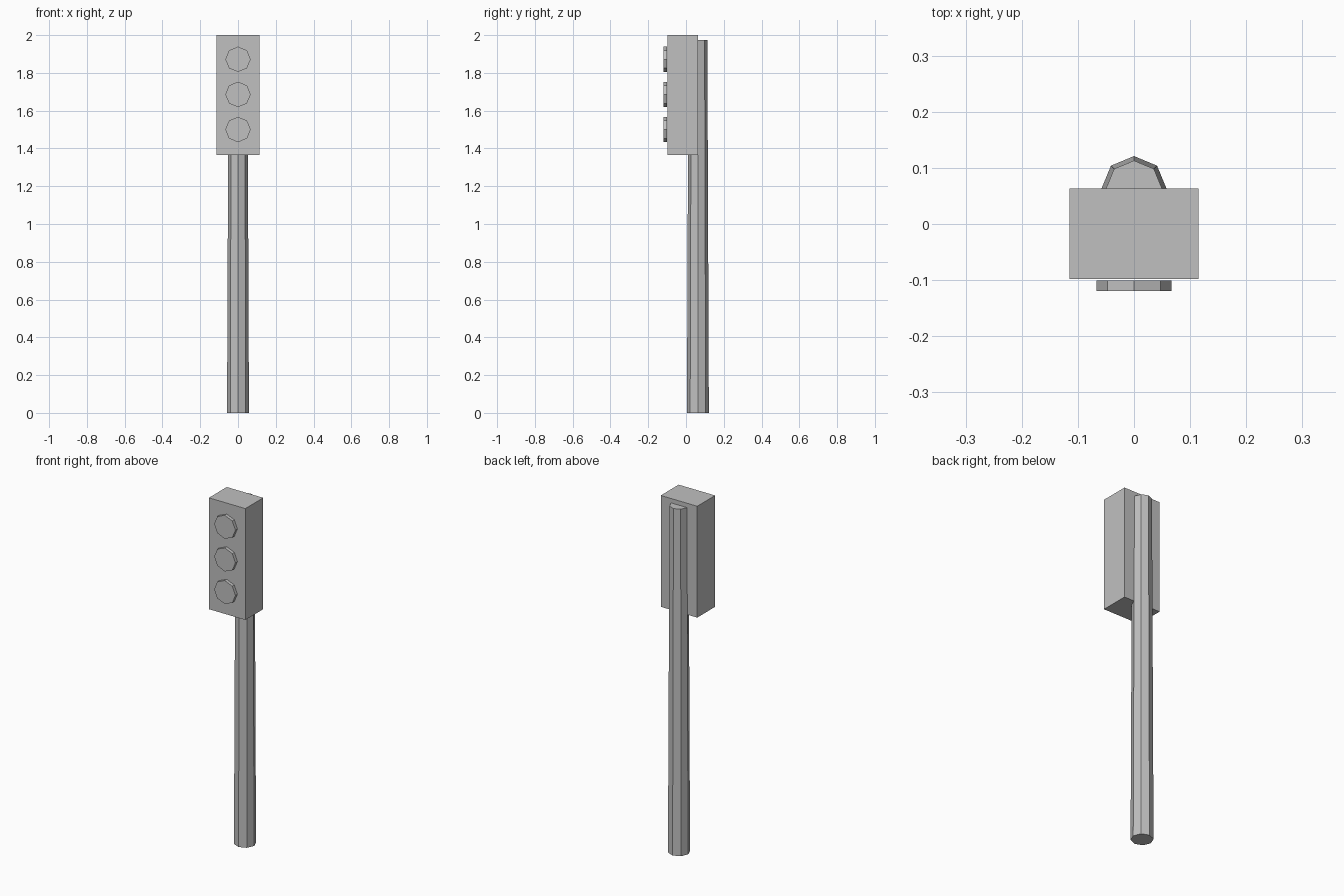
import bpy
from math import pi

cube = bpy.data.objects.get("Cube")
if cube:
    bpy.data.objects.remove(cube, do_unlink=True)

# Single flat grey
grey = bpy.data.materials.new("grey")
grey.use_nodes = True
colour = (0.53, 0.53, 0.53, 1)
grey.diffuse_color = colour
grey.node_tree.nodes["Principled BSDF"].inputs["Base Color"].default_value = colour


def finish(name):
    obj = bpy.context.object
    obj.name = obj.data.name = name
    obj.data.materials.append(grey)
    return obj


# Tapered eight-sided pole, half sunk into the back of the housing
HEIGHT = 1.975
bpy.ops.mesh.primitive_cone_add(vertices=8, radius1=0.058, radius2=0.05,
                                depth=HEIGHT, location=(0, 0.063, HEIGHT / 2))
finish("pole")

# Signal housing
bpy.ops.mesh.primitive_cube_add(size=1, location=(0, -0.0175, 1.6825))
housing = finish("housing")
housing.scale = (0.23, 0.161, 0.635)

# Three eight-sided lamps on the front
for name, z in (("top", 1.872), ("middle", 1.686), ("bottom", 1.5)):
    bpy.ops.mesh.primitive_cylinder_add(vertices=8, radius=0.067, depth=0.018,
                                        location=(0, -0.11, z),
                                        rotation=(pi / 2, 0, 0))
    finish(name + "_lamp")
